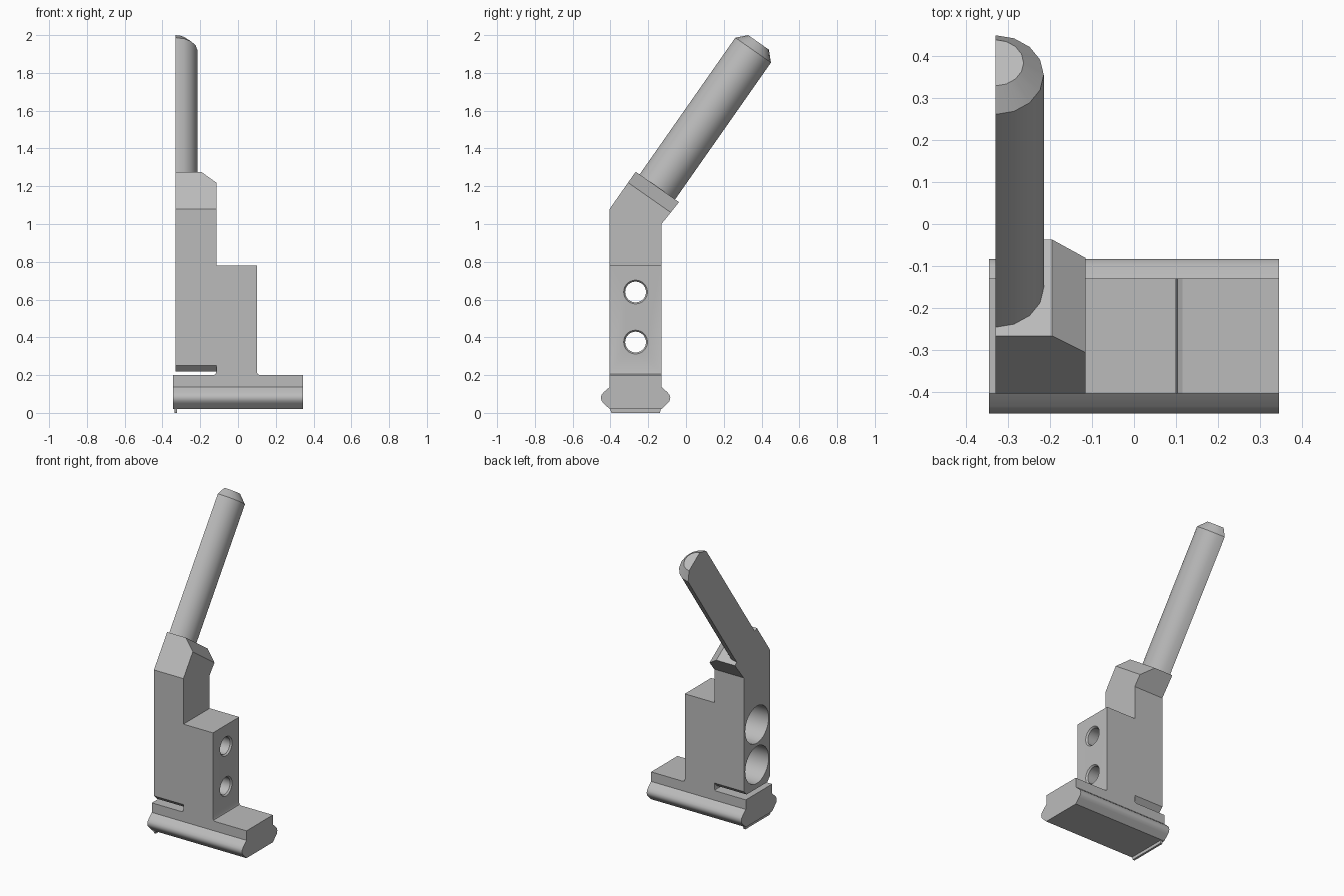
import bpy, bmesh, math
from mathutils import Vector

if "Cube" in bpy.data.objects:
    bpy.data.objects.remove(bpy.data.objects["Cube"], do_unlink=True)

grey = bpy.data.materials.new("plain grey")
grey.use_nodes = True
grey.diffuse_color = (0.5, 0.5, 0.5, 1)
grey.node_tree.nodes["Principled BSDF"].inputs["Base Color"].default_value = (0.5, 0.5, 0.5, 1)

MID_Y = -0.267                 # centre of the body's depth
HALF = 0.137                   # half of the body's depth
FLAT_X, ARM_X, BLOCK_X = -0.33, -0.115, 0.10
TILT = math.radians(35)
AXIS = Vector((0, math.sin(TILT), math.cos(TILT)))    # along the rod
ACROSS = Vector((0, math.cos(TILT), -math.sin(TILT)))


def loft(name, rings, cut=None):
    """Join closed rings of points, cap both ends, optionally trim by a plane."""
    bm = bmesh.new()
    loops = [[bm.verts.new(p) for p in ring] for ring in rings]
    for a, b in zip(loops, loops[1:]):
        for i in range(len(a)):
            j = (i + 1) % len(a)
            bm.faces.new((a[i], a[j], b[j], b[i]))
    bm.faces.new(loops[0])
    bm.faces.new(loops[-1])
    if cut:
        geom = bm.verts[:] + bm.edges[:] + bm.faces[:]
        bmesh.ops.bisect_plane(bm, geom=geom, plane_co=cut[0], plane_no=cut[1], clear_outer=True)
        bmesh.ops.holes_fill(bm, edges=[e for e in bm.edges if e.is_boundary])
    bmesh.ops.recalc_face_normals(bm, faces=bm.faces)
    mesh = bpy.data.meshes.new(name)
    bm.to_mesh(mesh)
    bm.free()
    obj = bpy.data.objects.new(name, mesh)
    bpy.context.collection.objects.link(obj)
    mesh.materials.append(grey)
    return obj


def along_x(name, profile, x0, x1, cut=None):
    return loft(name, [[(x, y, z) for y, z in profile] for x in (x0, x1)], cut)


def select(obj):
    bpy.ops.object.select_all(action="DESELECT")
    obj.select_set(True)
    bpy.context.view_layer.objects.active = obj


def combine(obj, other, operation):
    select(obj)
    mod = obj.modifiers.new("combine", "BOOLEAN")
    mod.operation, mod.object, mod.solver = operation, other, "EXACT"
    bpy.ops.object.modifier_apply(modifier=mod.name)
    bpy.data.objects.remove(other, do_unlink=True)


# Upright arm with bent head and chamfered underside
front, back = MID_Y - HALF, MID_Y + HALF
bend_front, bend_back = Vector((0, front, 1.08)), Vector((0, back, 1.0))
head_front = bend_front + AXIS * 0.24
head_back = head_front + ACROSS * 0.28
arm_profile = [(front + 0.03, 0.22), (front, 0.25)]
arm_profile += [(p.y, p.z) for p in (bend_front, head_front, head_back, bend_back)]
arm_profile += [(back, 0.25), (back - 0.03, 0.22)]
corner = head_front + Vector((-0.195, 0, 0))
body = along_x("body", arm_profile, FLAT_X, ARM_X,
               (corner, Vector((0.07, 0, 0)) + AXIS * 0.08))

# Side block with small fillets where it meets the base
block_profile = [(ARM_X - 0.013, 0.2), (ARM_X - 0.004, 0.205), (ARM_X, 0.22),
                 (ARM_X, 0.78), (BLOCK_X, 0.78), (BLOCK_X, 0.215),
                 (BLOCK_X + 0.004, 0.205), (BLOCK_X + 0.015, 0.2)]
block = loft("block", [[(x, y, z) for x, z in block_profile] for y in (front, back)])
combine(body, block, "UNION")

# Two stepped bores: wide from the flat side, narrow and countersunk at the other
BORE = [(FLAT_X - 0.05, 0.122), (0.0, 0.122), (0.0, 0.055),
        (BLOCK_X - 0.01, 0.055), (BLOCK_X, 0.063), (BLOCK_X + 0.05, 0.063)]
for height in (0.375, 0.64):
    turns = [2 * math.pi * i / 32 for i in range(32)]
    cutter = loft("bore_cutter", [[(x, MID_Y + r * math.cos(t), height + r * math.sin(t))
                                   for t in turns] for x, r in BORE])
    cutter.hide_render = True
    combine(body, cutter, "DIFFERENCE")

# Base rail with rounded bulging sides
side = [(HALF, 0.2), (HALF, 0.137), (0.168, 0.11), (0.18, 0.095), (0.184, 0.08),
        (0.18, 0.063), (0.168, 0.05), (HALF, 0.02)]
rail = [(MID_Y + d, z) for d, z in side] + [(MID_Y - d, z) for d, z in reversed(side)]
base = along_x("base_rail", rail, -0.345, 0.345)

# Thin lip under the flat end of the rail
lip_profile = [(MID_Y - 0.135, 0.022), (MID_Y + 0.135, 0.022),
               (MID_Y + 0.128, 0), (MID_Y - 0.128, 0)]
lip = along_x("bottom_lip", lip_profile, -0.336, -0.322)

# Half-round rod with a tapered tip
root = (head_front + head_back) / 2 + Vector((FLAT_X, 0, 0))
arc = [math.pi * i / 8 for i in range(9)]
rod = loft("half_rod", [[root + AXIS * s + ACROSS * (r * math.cos(t)) + Vector((r * math.sin(t), 0, 0))
                         for t in arc] for s, r in ((0, 0.115), (0.884, 0.115), (0.934, 0.067))])

for obj in (body, base, lip, rod):
    select(obj)
    bpy.ops.object.shade_smooth_by_angle(angle=math.radians(30))
